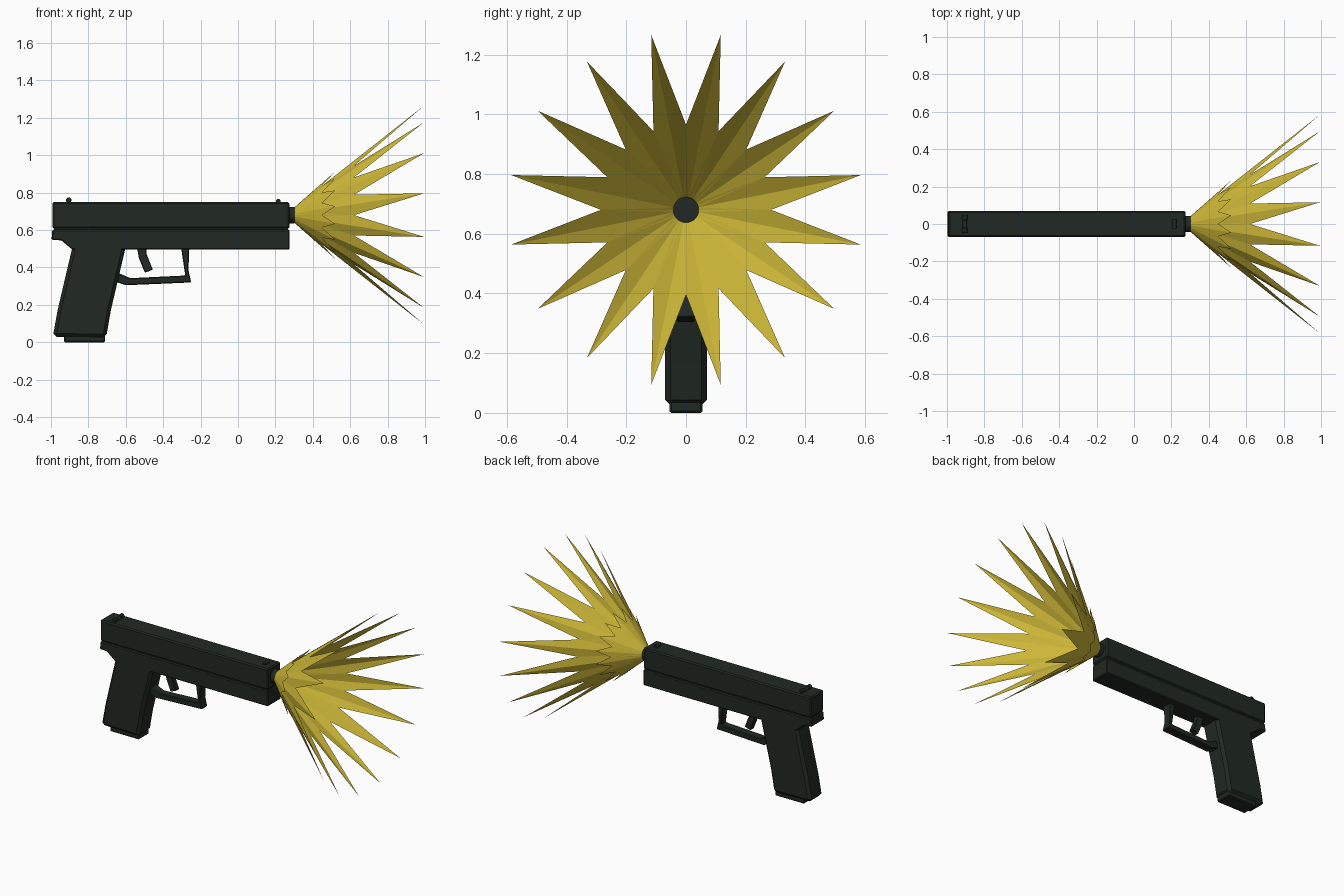
import bpy, bmesh, math

cube = bpy.data.objects.get("Cube")
if cube:
    bpy.data.objects.remove(cube, do_unlink=True)


def material(name, rgb):
    m = bpy.data.materials.new(name)
    m.use_nodes = True
    m.diffuse_color = (*rgb, 1)
    m.node_tree.nodes["Principled BSDF"].inputs["Base Color"].default_value = (*rgb, 1)
    return m


GUNMETAL = material("dark gunmetal", (0.015, 0.022, 0.016))
FLASH = material("flash yellow", (0.63, 0.49, 0.04))
AXIS_Z = 0.68


def finish(name, bm, mat, bevel=0, segments=1):
    mesh = bpy.data.meshes.new(name)
    bm.to_mesh(mesh)
    bm.free()
    mesh.materials.append(mat)
    ob = bpy.data.objects.new(name, mesh)
    bpy.context.collection.objects.link(ob)
    if bevel:
        mod = ob.modifiers.new("edge bevel", "BEVEL")
        mod.width, mod.segments = bevel, segments
        mod.limit_method = "ANGLE"
    return ob


def plate(name, outline, half_width, bevel=0.006):
    """Extrude a side profile (x, z) symmetrically across y."""
    bm = bmesh.new()
    face = bm.faces.new([bm.verts.new((x, -half_width, z)) for x, z in outline])
    new = bmesh.ops.extrude_face_region(bm, geom=[face])["geom"]
    verts = [v for v in new if isinstance(v, bmesh.types.BMVert)]
    bmesh.ops.translate(bm, verts=verts, vec=(0, 2 * half_width, 0))
    bmesh.ops.recalc_face_normals(bm, faces=bm.faces)
    return finish(name, bm, GUNMETAL, bevel)


def box(name, x0, x1, z0, z1, half_width, bevel=0.006):
    return plate(name, [(x0, z0), (x1, z0), (x1, z1), (x0, z1)], half_width, bevel)


def cylinder(name, radius, depth, location, axis, sides=24, bevel=0):
    bm = bmesh.new()
    bmesh.ops.create_cone(bm, cap_ends=True, segments=sides,
                          radius1=radius, radius2=radius, depth=depth)
    ob = finish(name, bm, GUNMETAL, bevel, 2)
    ob.location = location
    if axis == "X":
        ob.rotation_euler.y = math.pi / 2
    if axis == "Y":
        ob.rotation_euler.x = math.pi / 2
    return ob


def star_cone(name, tip, valley, points=16):
    """Open spiky cone flaring from the muzzle; tip and valley are (x, radius)."""
    bm = bmesh.new()
    inner, outer = [], []
    for i in range(points * 2):
        a = math.pi * i / points
        x, r = tip if i % 2 else valley
        c, s = math.cos(a), math.sin(a)
        inner.append(bm.verts.new((0.3, 0.04 * s, AXIS_Z + 0.04 * c)))
        outer.append(bm.verts.new((x, r * s, AXIS_Z + r * c)))
    for i in range(points * 2):
        j = (i + 1) % (points * 2)
        bm.faces.new((inner[i], outer[i], outer[j], inner[j]))
    bmesh.ops.triangulate(bm, faces=bm.faces)
    return finish(name, bm, FLASH)


# Slide, frame and the narrow seam between them
box("slide", -0.993, 0.275, 0.608, 0.75, 0.07, 0.008)
box("slide_seam", -0.985, 0.268, 0.59, 0.62, 0.064, 0)
plate("frame", [(-0.993, 0.602), (-0.997, 0.548), (-0.945, 0.545), (-0.885, 0.495),
                (0.275, 0.495), (0.275, 0.602)], 0.07)

# Grip and magazine base
plate("grip", [(-0.885, 0.52), (-0.89, 0.49), (-0.965, 0.17), (-0.99, 0.03),
               (-0.705, 0.025), (-0.68, 0.17), (-0.605, 0.49), (-0.605, 0.52)], 0.07, 0.018)
box("magazine_base", -0.93, -0.71, 0, 0.04, 0.055)

# Trigger and its guard
plate("trigger", [(-0.54, 0.51), (-0.49, 0.51), (-0.488, 0.47),
                  (-0.455, 0.388), (-0.498, 0.372), (-0.53, 0.45)], 0.02, 0.004)
plate("trigger_guard", [(-0.305, 0.51), (-0.26, 0.51), (-0.265, 0.385), (-0.25, 0.32),
                        (-0.6, 0.305), (-0.66, 0.325), (-0.65, 0.375),
                        (-0.575, 0.343), (-0.282, 0.357)], 0.03, 0.005)

# Sights
cylinder("rear_sight_bar", 0.011, 0.09, (-0.905, 0, 0.753), "Y", 12, 0.003)
for side, y in (("left", 0.034), ("right", -0.034)):
    cylinder(f"rear_sight_{side}_post", 0.015, 0.03, (-0.905, y, 0.76), "Y", 12, 0.005)
cylinder("front_sight", 0.013, 0.05, (0.215, 0, 0.754), "Y", 12, 0.004)

# Barrel and muzzle flash
cylinder("barrel", 0.044, 0.1, (0.255, 0, AXIS_Z), "X", 24, 0.004)
star_cone("large_muzzle_flash", (0.995, 0.597), (0.62, 0.285))
star_cone("small_muzzle_flash", (0.52, 0.238), (0.45, 0.172))
